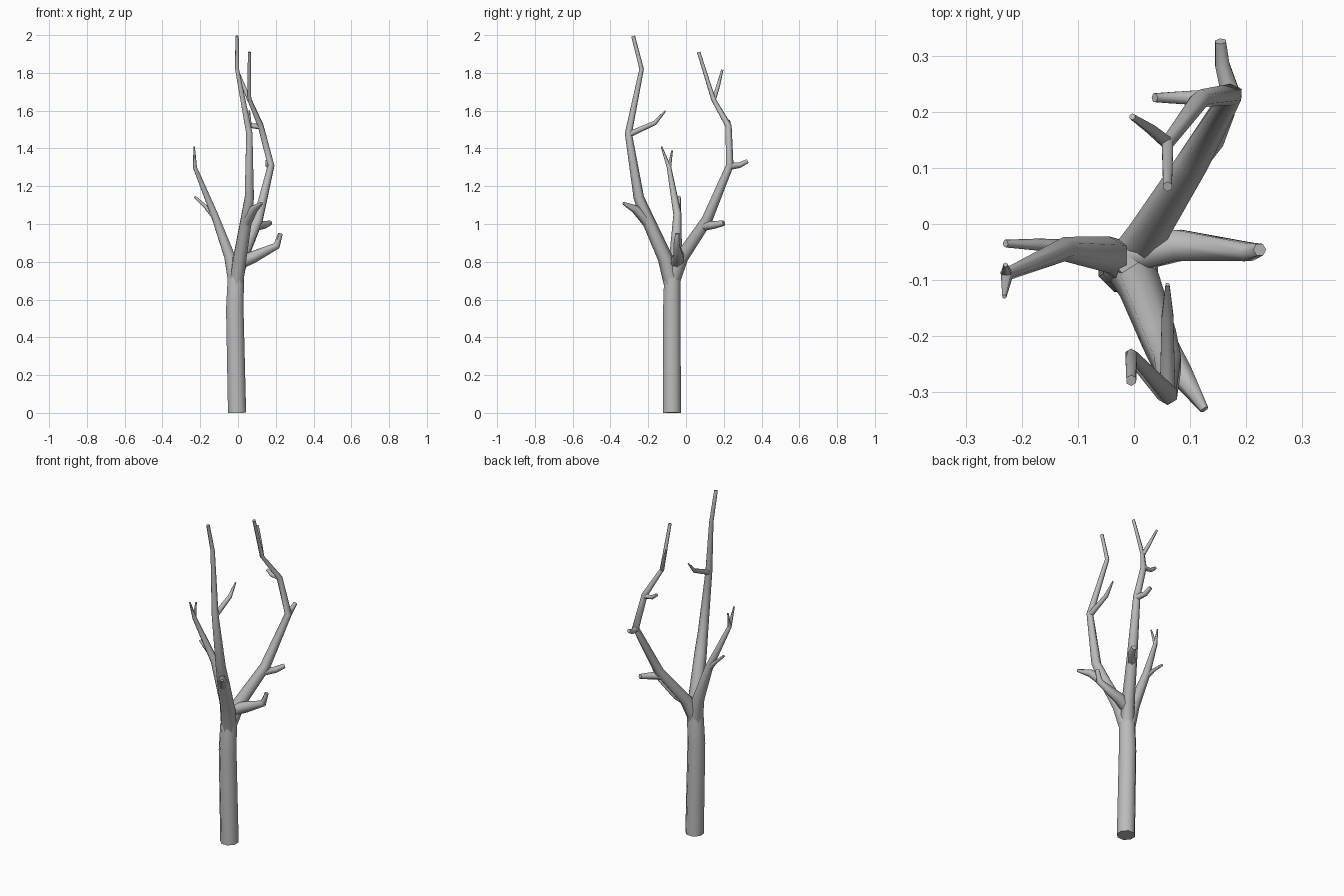
import bpy, bmesh, math
from mathutils import Vector

cube = bpy.data.objects.get("Cube")
if cube:
    bpy.data.objects.remove(cube)

bark = bpy.data.materials.new("grey_bark")
bark.use_nodes = True
GREY = (0.5, 0.5, 0.5, 1)
bark.diffuse_color = GREY
bark.node_tree.nodes["Principled BSDF"].inputs["Base Color"].default_value = GREY


def limb(name, path, sides=6):
    """Tapered tube through (x, y, z, radius) points, mitred at the bends."""
    pts = [Vector(p[:3]) for p in path]
    bm = bmesh.new()
    rings = []
    side = None
    for i, p in enumerate(pts):
        before = (p - pts[i - 1]).normalized() if i else None
        after = (pts[i + 1] - p).normalized() if i < len(pts) - 1 else None
        t = ((before or after) + (after or before)).normalized()
        # carry the ring direction along the path so the tube does not twist
        side = side or (Vector((1, 0, 0)) if abs(t.x) < 0.8 else Vector((0, 1, 0)))
        side = (side - t * side.dot(t)).normalized()
        up = t.cross(side)
        ring = []
        for k in range(sides):
            a = math.tau * (k + 0.5) / sides
            ring.append(bm.verts.new(p + (side * math.cos(a) + up * math.sin(a)) * path[i][3]))
        rings.append(ring)
    for lo, hi in zip(rings, rings[1:]):
        for k in range(sides):
            n = (k + 1) % sides
            bm.faces.new((lo[k], lo[n], hi[n], hi[k]))
    bm.faces.new(rings[0][::-1])
    bm.faces.new(rings[-1])
    mesh = bpy.data.meshes.new(name)
    bm.to_mesh(mesh)
    bm.free()
    mesh.materials.append(bark)
    obj = bpy.data.objects.new(name, mesh)
    bpy.context.collection.objects.link(obj)
    bpy.ops.object.select_all(action="DESELECT")
    obj.select_set(True)
    bpy.context.view_layer.objects.active = obj
    bpy.ops.object.shade_smooth_by_angle(angle=math.radians(62))


# Trunk
limb("trunk", [(-.005, -.075, 0, .052), (-.017, -.075, .55, .05),
               (-.012, -.073, .7, .047), (-.002, -.068, .82, .03)], 8)

# Front limb and its twigs
limb("front_limb", [(-.01, -.075, .68, .042), (.01, -.11, .82, .04), (.045, -.205, 1.03, .034),
                    (.06, -.25, 1.14, .028), (.06, -.305, 1.48, .019),
                    (-.005, -.235, 1.82, .012), (-.005, -.28, 1.995, .01)])
limb("front_low_twig", [(.045, -.205, 1.01, .028), (.085, -.27, 1.08, .022), (.126, -.332, 1.11, .008)])
limb("front_high_twig", [(.06, -.3, 1.475, .016), (.06, -.165, 1.535, .012), (.06, -.108, 1.6, .004)])

# Back limb and its twigs
limb("back_limb", [(-.01, -.07, .7, .04), (.02, -.025, .82, .036), (.105, .11, 1.02, .029),
                   (.175, .232, 1.31, .02), (.12, .225, 1.52, .017),
                   (.06, .145, 1.66, .012), (.06, .067, 1.91, .009)])
limb("back_low_twig", [(.1, .1, .99, .025), (.145, .15, .995, .02), (.168, .2, 1.005, .015)])
limb("back_middle_twig", [(.175, .225, 1.305, .02), (.158, .285, 1.312, .015), (.155, .327, 1.333, .011)])
limb("back_upper_twig", [(.125, .226, 1.515, .016), (.07, .226, 1.52, .012), (.037, .226, 1.545, .009)])
limb("back_top_twig", [(.06, .145, 1.655, .012), (.03, .17, 1.73, .01), (-.003, .192, 1.815, .006)])

# Limb on the -x side and its twigs
limb("right_limb", [(-.015, -.07, .68, .04), (-.045, -.055, .83, .033), (-.125, -.045, 1.05, .022),
                    (-.228, -.09, 1.3, .012), (-.232, -.13, 1.41, .004)])
limb("right_low_twig", [(-.125, -.045, 1.04, .018), (-.17, -.037, 1.09, .011), (-.23, -.035, 1.145, .007)])
limb("right_top_twig", [(-.228, -.09, 1.295, .011), (-.23, -.073, 1.39, .004)])

# Short stub on the +x side
limb("left_stub", [(.0, -.055, .79, .034), (.08, -.038, .825, .032),
                   (.205, -.05, .885, .019), (.225, -.046, .95, .012)])
